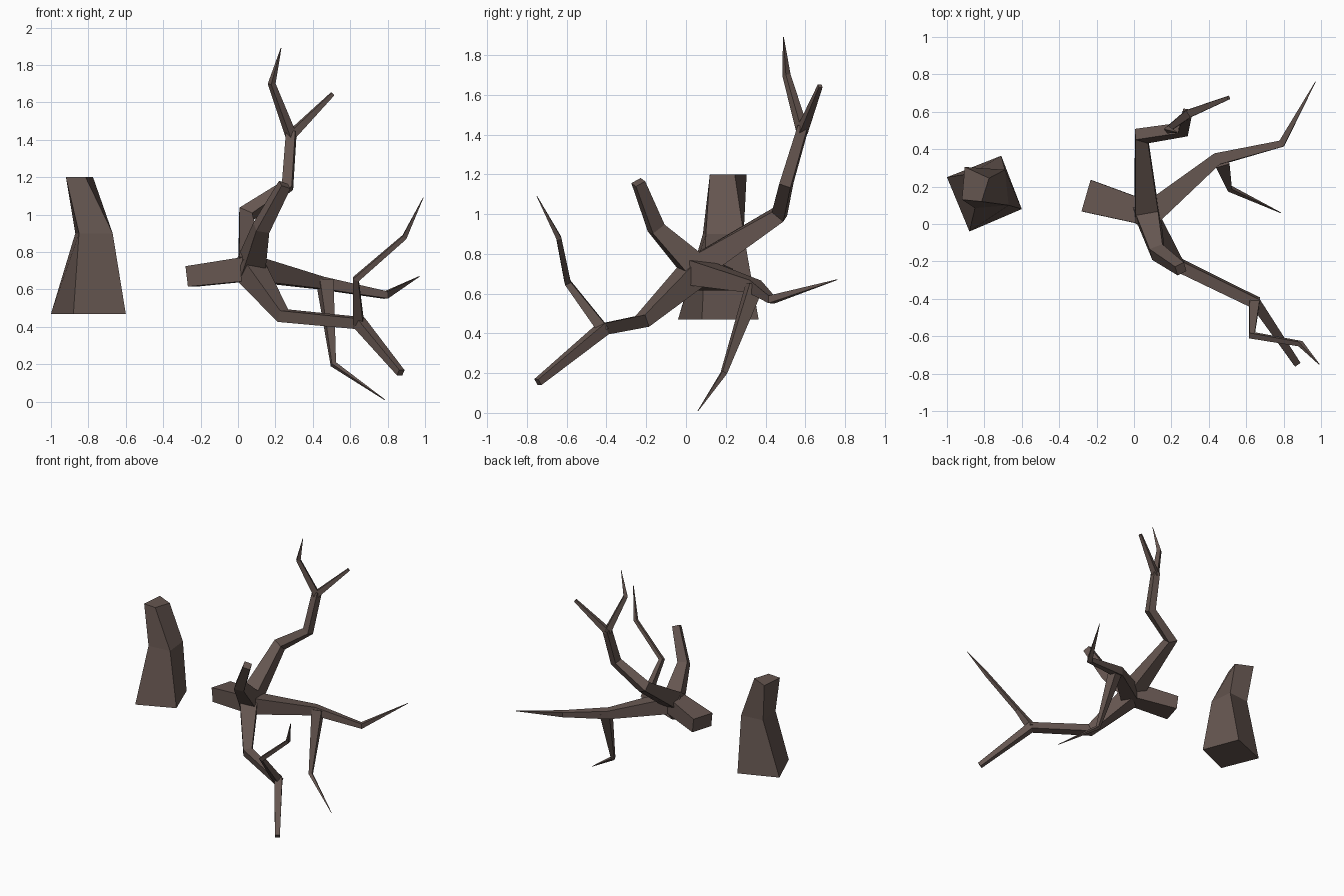
import bpy, bmesh
from mathutils import Vector, Quaternion

if "Cube" in bpy.data.objects:
    bpy.data.objects.remove(bpy.data.objects["Cube"])

bark = bpy.data.materials.new("bark")
bark.diffuse_color = (0.13, 0.092, 0.08, 1)
bark.use_nodes = True
bark.node_tree.nodes["Principled BSDF"].inputs["Base Color"].default_value = bark.diffuse_color


def loft(name, rings):
    """Skin a list of four-cornered rings into a closed solid."""
    bm = bmesh.new()
    vs = [[bm.verts.new(p) for p in r] for r in rings]
    for a, b in zip(vs, vs[1:]):
        for i in range(4):
            j = (i + 1) % 4
            bm.faces.new((a[i], a[j], b[j], b[i]))
    bm.faces.new(vs[0][::-1])
    bm.faces.new(vs[-1])
    bmesh.ops.recalc_face_normals(bm, faces=bm.faces)
    me = bpy.data.meshes.new(name)
    bm.to_mesh(me)
    bm.free()
    me.materials.append(bark)
    ob = bpy.data.objects.new(name, me)
    bpy.context.collection.objects.link(ob)


def branch(name, pts):
    """Square tapered limb; each point is x, y, z, width[, height]."""
    c = [Vector(p[:3]) for p in pts]
    d = [(b - a).normalized() for a, b in zip(c, c[1:])]
    side = d[0].cross(Vector((0, 0, 1))).normalized()
    rings = []
    for i, p in enumerate(pts):
        prev, nxt = d[max(i - 1, 0)], d[min(i, len(d) - 1)]
        t = (prev + nxt).normalized()
        side = (side - t * side.dot(t)).normalized()
        up = side.cross(t)
        w, h = p[3] / 2, p[-1] / 2
        rings.append([c[i] + side * w * s + up * h * u
                      for s, u in ((-1, -1), (1, -1), (1, 1), (-1, 1))])
    loft(name, rings)


# Standing stump with a twisted top
loft("stump", [
    [(-.88, -.04, .47), (-.60, .08, .47), (-.71, .365, .47), (-1.0, .25, .47)],
    [(-.85, .085, .90), (-.67, .10, .90), (-.69, .29, .90), (-.87, .27, .90)],
    [(-.92, .13, 1.2), (-.815, .12, 1.2), (-.775, .245, 1.2), (-.905, .305, 1.2)],
])

# Fallen limb: broken butt end leading into the fork
branch("limb_butt", [(-.25, .15, .67, .175, .11), (.06, .06, .71, .13, .13),
                     (.12, .04, .72, .08, .08)])

# Rising limb with two twigs
branch("rising_limb", [(.07, .04, .72, .13), (.04, .47, 1.0, .075), (.265, .505, 1.155, .06),
                       (.285, .59, 1.44, .05)])
branch("rising_twig_tall", [(.285, .585, 1.42, .045), (.18, .505, 1.70, .03), (.23, .49, 1.89, .003)])
branch("rising_twig_side", [(.28, .585, 1.42, .045), (.505, .675, 1.645, .02)])

# Short snapped stub
branch("stub", [(.07, .06, .72, .13), (.125, -.15, .93, .075), (.25, -.24, 1.16, .055)])

# Front limb and its twig
branch("front_limb", [(.06, .05, .71, .13), (.24, -.22, .46, .065), (.65, -.42, .42, .06),
                      (.87, -.745, .155, .035)])
branch("front_twig", [(.645, -.41, .41, .055), (.63, -.595, .655, .032), (.89, -.64, .88, .025),
                      (.99, -.75, 1.09, .003)])

# Back limb and its drooping twig
branch("back_limb", [(.07, .04, .71, .13), (.44, .345, .635, .065), (.79, .43, .57, .038),
                     (.97, .76, .67, .003)])
branch("back_twig", [(.465, .345, .64, .075), (.51, .19, .20, .026), (.785, .06, .01, .003)])
